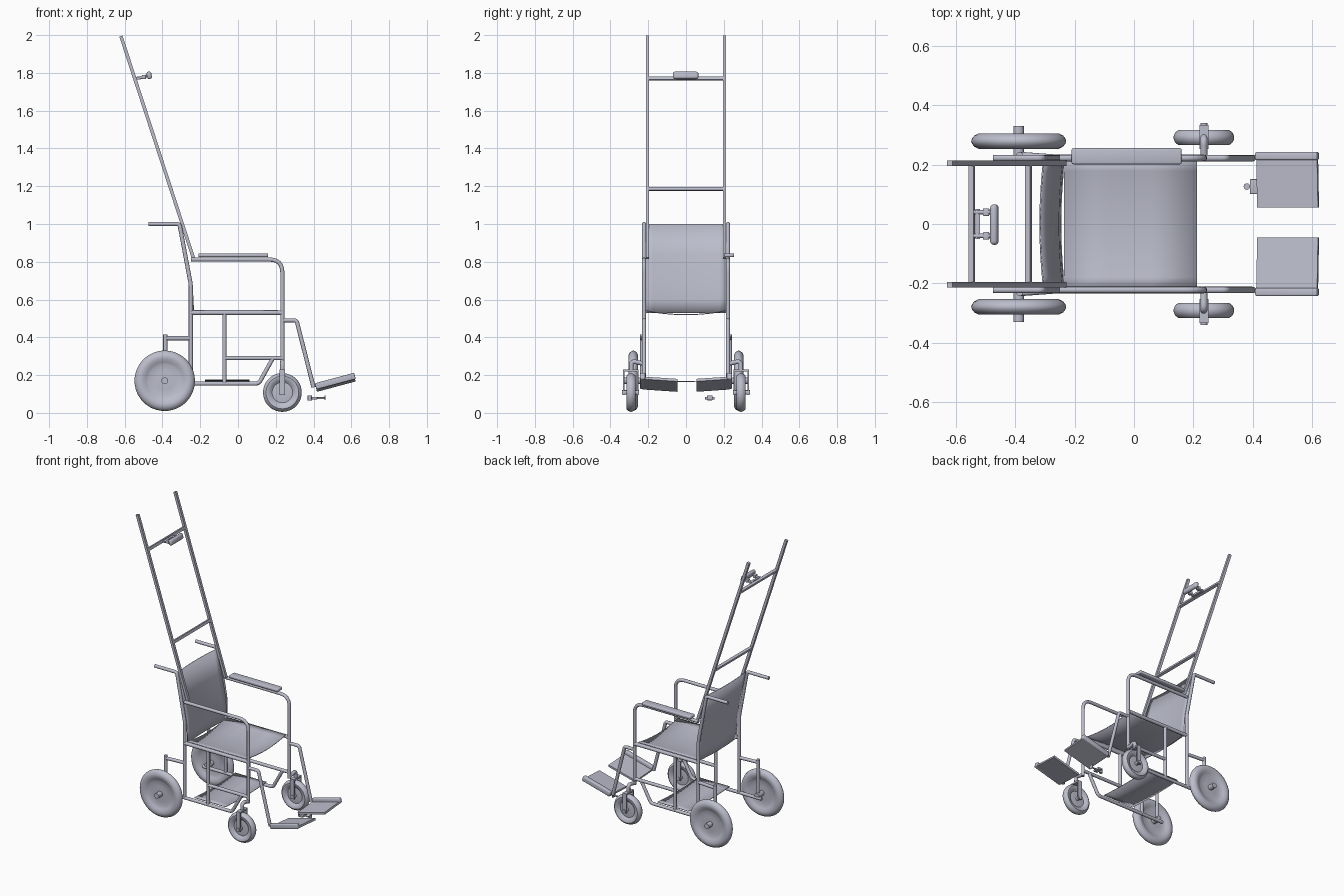
import bpy, bmesh, math
from mathutils import Vector, Matrix

cube = bpy.data.objects.get("Cube")
if cube:
    bpy.data.objects.remove(cube, do_unlink=True)

grey = bpy.data.materials.new("blue grey metal")
grey.use_nodes = True
GREY = (0.50, 0.51, 0.60, 1)
grey.diffuse_color = GREY
grey.node_tree.nodes["Principled BSDF"].inputs["Base Color"].default_value = GREY


def finish(name, bm, smooth=True):
    bmesh.ops.recalc_face_normals(bm, faces=bm.faces)
    me = bpy.data.meshes.new(name)
    bm.to_mesh(me)
    bm.free()
    me.materials.append(grey)
    ob = bpy.data.objects.new(name, me)
    bpy.context.collection.objects.link(ob)
    if smooth:
        bpy.ops.object.select_all(action='DESELECT')
        ob.select_set(True)
        bpy.context.view_layer.objects.active = ob
        bpy.ops.object.shade_smooth_by_angle(angle=math.radians(40))
    return ob


def rounded(points, radius, steps=6):
    """Replace inner corners of a path by small arcs."""
    pts = [Vector(p) for p in points]
    out = [pts[0]]
    for a, b, c in zip(pts, pts[1:], pts[2:]):
        p = b + (a - b).normalized() * radius
        q = b + (c - b).normalized() * radius
        for i in range(steps + 1):
            t = i / steps
            out.append(p * (1 - t) ** 2 + b * 2 * t * (1 - t) + q * t * t)
    return out + [pts[-1]]


def tube(name, points, r=0.011, bend=0.0, sides=14):
    """Round bar along a path, with mitred joints and closed ends."""
    pts = rounded(points, bend) if bend else [Vector(p) for p in points]
    bm = bmesh.new()
    rings = []
    first = (pts[1] - pts[0]).normalized()
    u = first.orthogonal().normalized()
    for i, p in enumerate(pts):
        before = (p - pts[i - 1]).normalized() if i else first
        after = (pts[i + 1] - p).normalized() if i < len(pts) - 1 else before
        t = (before + after).normalized()
        u = (u - t * u.dot(t)).normalized()
        v = t.cross(u)
        angles = [2 * math.pi * k / sides for k in range(sides)]
        rings.append([bm.verts.new(p + r * (u * math.cos(a) + v * math.sin(a))) for a in angles])
    for a, b in zip(rings, rings[1:]):
        for k in range(sides):
            n = (k + 1) % sides
            bm.faces.new((a[k], a[n], b[n], b[k]))
    bm.faces.new(rings[0])
    bm.faces.new(rings[-1])
    return finish(name, bm)


def box(name, centre, size, rot=None, bevel=0.0):
    bm = bmesh.new()
    bmesh.ops.create_cube(bm, size=1)
    bmesh.ops.scale(bm, vec=size, verts=bm.verts)
    if bevel:
        bmesh.ops.bevel(bm, geom=bm.edges[:], offset=bevel, segments=3, profile=0.5, affect='EDGES')
    if rot:
        bmesh.ops.rotate(bm, matrix=rot, verts=bm.verts)
    bmesh.ops.translate(bm, vec=centre, verts=bm.verts)
    return finish(name, bm, bevel > 0)


def wheel(name, centre, profile, sides=48):
    """Lathe a half profile of (radius, offset), mirrored, about the y axis."""
    full = profile + [(r, -o) for r, o in reversed(profile[:-1])]
    bm = bmesh.new()
    verts = [bm.verts.new((r, o, 0)) for r, o in full]
    edges = [bm.edges.new(e) for e in zip(verts, verts[1:])]
    bmesh.ops.spin(bm, geom=verts + edges, axis=(0, 1, 0), cent=(0, 0, 0),
                   angle=2 * math.pi, steps=sides)
    bmesh.ops.remove_doubles(bm, verts=bm.verts, dist=0.0002)
    bmesh.ops.translate(bm, vec=centre, verts=bm.verts)
    return finish(name, bm)


def cloth(name, profile, half_width, sag, columns=12):
    """Sheet across y through (x, z) points, sagging along the given (x, z)."""
    bm = bmesh.new()
    rows = []
    for x, z in profile:
        row = []
        for c in range(columns + 1):
            t = 2 * c / columns - 1
            s = 1 - t * t
            row.append(bm.verts.new((x + sag[0] * s, t * half_width, z + sag[1] * s)))
        rows.append(row)
    for a, b in zip(rows, rows[1:]):
        for k in range(columns):
            bm.faces.new((a[k], a[k + 1], b[k + 1], b[k]))
    ob = finish(name, bm)
    mod = ob.modifiers.new("thickness", 'SOLIDIFY')
    mod.thickness = 0.005
    mod.offset = 0
    return ob


REAR_X, FRONT_X, SIDE = -0.25, 0.235, 0.222
RISE = math.radians(-15)
tyre = [(0, .010), (.05, .012), (.085, .009), (.1, .017), (.118, .025),
        (.135, .026), (.15, .018), (.157, .009), (.16, 0)]

for s, side in ((1, "left"), (-1, "right")):
    y = s * SIDE

    # Side frame
    tube(side + "_rear_post", [(REAR_X, y, .15), (REAR_X, y, .68), (-.31, y, 1.0), (-.475, y, 1.0)],
         bend=.015)
    tube(side + "_arm_tube", [(REAR_X, y, .812), (FRONT_X, y, .812), (FRONT_X, y, .25)], bend=.07)
    tube(side + "_seat_rail", [(REAR_X, y, .53), (FRONT_X, y, .53)], .012)
    tube(side + "_middle_post", [(-.072, y, .53), (-.072, y, .155)])
    tube(side + "_middle_rail", [(-.072, y, .29), (FRONT_X, y, .29)])
    tube(side + "_lower_rail", [(-.42, y, .155), (.11, y, .155), (.185, y, .29)], bend=.02)
    tube(side + "_brake_bar", [(REAR_X, y, .395), (-.385, s * .232, .395)])
    tube(side + "_brake_post", [(-.385, s * .232, .415), (-.385, s * .232, .16)])

    # Rear wheel
    wheel(side + "_rear_wheel", (-.388, s * .279, .17), tyre)
    tube(side + "_rear_axle", [(-.388, s * .215, .17), (-.388, s * .33, .17)], .018)

    # Caster wheel and fork
    wheel(side + "_caster_wheel", (FRONT_X, s * .291, .108), [(r * .64, o * .95) for r, o in tyre])
    tube(side + "_caster_axle", [(FRONT_X, s * .25, .108), (FRONT_X, s * .34, .108)], .012)
    for edge in (.256, .329):
        box(side + "_fork_leg", (FRONT_X, s * edge, .16), (.03, .008, .13))
    box(side + "_fork_crown", (FRONT_X, s * .2925, .225), (.03, .081, .01))
    tube(side + "_caster_arm", [(FRONT_X, y, .26), (FRONT_X, s * .29, .275), (FRONT_X, s * .29, .225)],
         .012, .025)

    # Footrest
    tube(side + "_footrest_hanger", [(FRONT_X, y, .49), (.31, y, .49), (.4, y, .135)], bend=.015)
    turn = Matrix.Rotation(RISE, 3, 'Y') @ Matrix.Rotation(math.radians(4 * s), 3, 'X')
    inner = .055 if s > 0 else .045
    box(side + "_footplate", (.517, s * (inner + .23) / 2, .152), (.212, .23 - inner, .014), turn)
    box(side + "_footplate_edge", (.515, s * .229, .168), (.216, .028, .034),
        Matrix.Rotation(RISE, 3, 'Y'), .006)

    # Tall rear rail, leaning back
    bottom, top = Vector((-.236, s * .204, .82)), Vector((-.62, s * .204, 1.995))
    lean = Matrix.Rotation(math.atan2(top.x - bottom.x, top.z - bottom.z), 3, 'Y')
    box(side + "_tall_rail", (bottom + top) / 2, (.018, .018, (top - bottom).length), lean)

# Rungs of the tall frame
for z, x in ((1.77, -.546), (1.185, -.355)):
    box("rung", (x, 0, z), (.018, .4, .018), Matrix.Rotation(math.radians(-18), 3, 'Y'))

# Armrest pad on one side only
box("armrest_pad", (-.025, .228, .835), (.37, .054, .02), bevel=.006)

# Seat, backrest and lower tray
cloth("seat", [(-.235, .542), (-.09, .542), (.06, .542), (.212, .542)], .215, (0, -.022))
cloth("backrest", [(-.235, .53), (-.238, .6), (-.243, .68), (-.274, .84), (-.304, 1.0)],
      .212, (-.012, 0))
cloth("lower_tray", [(-.175, .175), (.06, .175)], .222, (0, -.008))

# Headrest pad and its bracket
box("headrest_pad", (-.47, -.002, 1.787), (.026, .136, .04),
    Matrix.Rotation(math.radians(-12), 3, 'Y'), .012)
box("headrest_crossbar", (-.526, 0, 1.772), (.014, .1, .014))
for s in (1, -1):
    tube("headrest_arm", [(-.546, s * .04, 1.77), (-.505, s * .04, 1.776), (-.475, s * .04, 1.787)], .008)
    box("headrest_clamp", (-.498, s * .04, 1.778), (.022, .026, .022), bevel=.004)

# Loose clamp under the left footplate
tube("clamp_knob", [(.38, .126, .065), (.38, .126, .093)], .011)
box("clamp_body", (.405, .126, .078), (.03, .05, .014), bevel=.003)
tube("clamp_pin", [(.38, .126, .078), (.462, .126, .078)], .005)
box("clamp_end", (.46, .126, .079), (.006, .03, .024))
